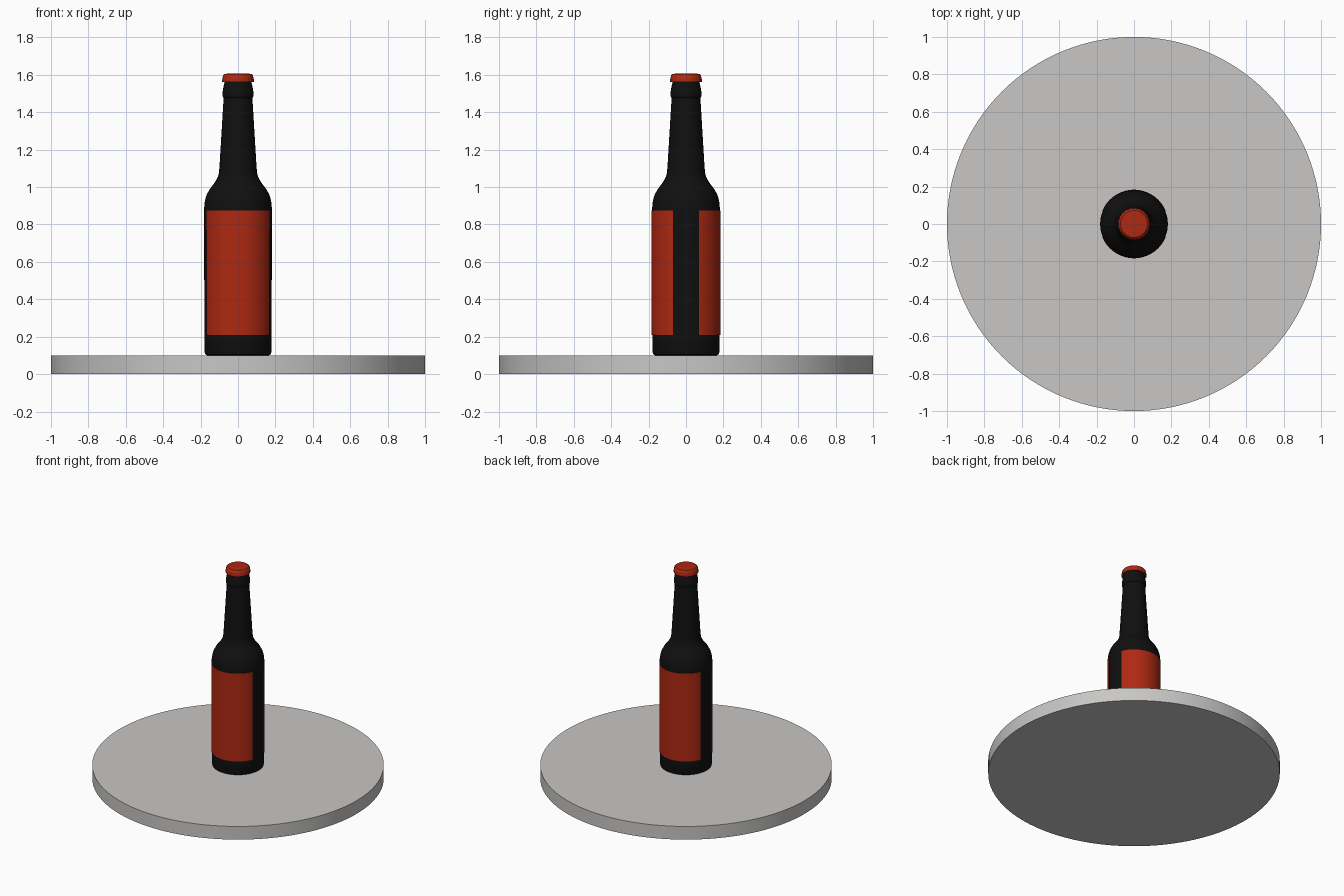
import bpy, bmesh, math

if "Cube" in bpy.data.objects:
    bpy.data.objects.remove(bpy.data.objects["Cube"])

SEG = 64


def material(name, rgb):
    m = bpy.data.materials.new(name)
    m.diffuse_color = (*rgb, 1)
    m.use_nodes = True
    m.node_tree.nodes["Principled BSDF"].inputs["Base Color"].default_value = m.diffuse_color
    return m


grey = material("stone grey", (0.58, 0.57, 0.56))
black = material("black glass", (0.005, 0.005, 0.005))
red = material("red", (0.42, 0.022, 0.006))


def finish(bm, name, mat, angle=35):
    bmesh.ops.remove_doubles(bm, verts=bm.verts, dist=1e-5)
    bmesh.ops.recalc_face_normals(bm, faces=bm.faces)
    me = bpy.data.meshes.new(name)
    bm.to_mesh(me)
    bm.free()
    me.materials.append(mat)
    ob = bpy.data.objects.new(name, me)
    bpy.context.collection.objects.link(ob)
    bpy.ops.object.select_all(action='DESELECT')
    ob.select_set(True)
    bpy.context.view_layer.objects.active = ob
    bpy.ops.object.shade_smooth_by_angle(angle=math.radians(angle))
    return ob


def lathe(name, profile, mat, segments=SEG, start=0, sweep=math.tau, closed=False):
    """Revolve an (r, z) profile about z; partial sweeps get end caps."""
    bm = bmesh.new()
    vs = [bm.verts.new((r * math.cos(start), r * math.sin(start), z)) for r, z in profile]
    edges = [bm.edges.new(p) for p in zip(vs, vs[1:])]
    if closed:
        edges.append(bm.edges.new((vs[-1], vs[0])))
    bmesh.ops.spin(bm, geom=vs + edges, cent=(0, 0, 0), axis=(0, 0, 1),
                   angle=sweep, steps=segments)
    if closed:
        bmesh.ops.holes_fill(bm, edges=[e for e in bm.edges if e.is_boundary], sides=0)
    return finish(bm, name, mat)


# Round base plate
lathe("base_plate", [(0, 0), (1, 0), (1, 0.1), (0, 0.1)], grey, 128)

# Bottle: body, shoulder, neck and lip ring
lathe("bottle", [(0, 0.1), (0.165, 0.1), (0.174, 0.105), (0.178, 0.117), (0.18, 0.2),
                 (0.181, 0.88), (0.18, 0.905), (0.176, 0.932), (0.167, 0.96),
                 (0.152, 0.988), (0.133, 1.013), (0.117, 1.035), (0.107, 1.055),
                 (0.102, 1.075), (0.099, 1.11), (0.077, 1.476), (0.081, 1.482),
                 (0.084, 1.49), (0.084, 1.5), (0.079, 1.53), (0.073, 1.555),
                 (0.071, 1.575), (0, 1.575)], black)

# Front and back labels, thin plates wrapped round the body
label = [(0.18, 0.21), (0.1835, 0.21), (0.1835, 0.875), (0.18, 0.875)]
for name, centre in (("front_label", -90), ("back_label", 90)):
    lathe(name, label, red, 48, math.radians(centre - 67.5), math.radians(135), True)

# Crown cap with a softly fluted skirt
cap = lathe("bottle_cap", [(0.07, 1.563), (0.085, 1.562), (0.0855, 1.568), (0.082, 1.588),
                           (0.079, 1.599), (0.072, 1.605), (0.045, 1.607), (0, 1.607)],
            red, 126)
for v in cap.data.vertices:
    if v.co.z < 1.58 and math.hypot(v.co.x, v.co.y) > 0.08:
        k = 1 + 0.016 * math.cos(21 * math.atan2(v.co.y, v.co.x))
        v.co.x *= k
        v.co.y *= k
